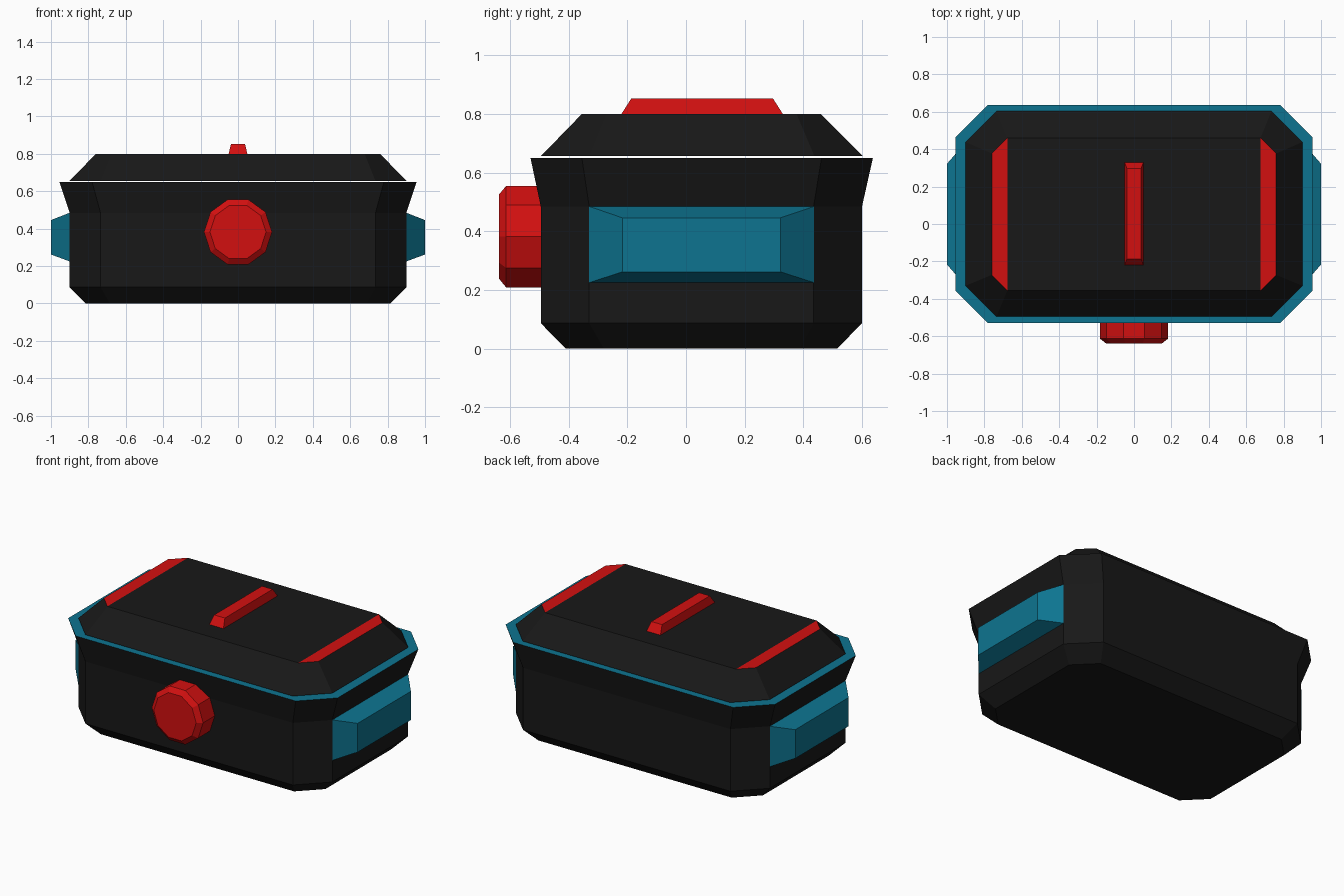
import bpy, bmesh, math

if "Cube" in bpy.data.objects:
    bpy.data.objects.remove(bpy.data.objects["Cube"])


def material(name, rgb):
    m = bpy.data.materials.new(name)
    m.diffuse_color = (*rgb, 1)
    m.use_nodes = True
    m.node_tree.nodes["Principled BSDF"].inputs["Base Color"].default_value = m.diffuse_color
    return m


BLACK = material("black", (0.009, 0.009, 0.009))
BLUE = material("blue", (0.004, 0.175, 0.28))
RED = material("red", (0.65, 0.005, 0.005))


def octagon(hx, y0, y1, c, z):
    """Rectangle with cut corners, counter-clockwise at height z."""
    return [(hx, y0 + c, z), (hx, y1 - c, z), (hx - c, y1, z), (c - hx, y1, z),
            (-hx, y1 - c, z), (-hx, y0 + c, z), (c - hx, y0, z), (hx - c, y0, z)]


def rect(x0, x1, y0, y1, z):
    return [(x1, y0, z), (x1, y1, z), (x0, y1, z), (x0, y0, z)]


def loft(name, rings, mats, caps=((None, 0), (None, 0))):
    """Skin stacked rings; each cap is (list of index groups or None, material)."""
    bm = bmesh.new()
    loops = [[bm.verts.new(p) for p in ring] for ring in rings]
    n = len(loops[0])
    for a, b in zip(loops, loops[1:]):
        for i in range(n):
            j = (i + 1) % n
            bm.faces.new((a[i], a[j], b[j], b[i]))
    for loop, (groups, mat) in zip((loops[0], loops[-1]), caps):
        if groups is None:
            bm.faces.new(loop).material_index = mat
        else:
            for g, gm in groups:
                bm.faces.new([loop[i] for i in g]).material_index = gm
    bmesh.ops.recalc_face_normals(bm, faces=bm.faces)
    me = bpy.data.meshes.new(name)
    bm.to_mesh(me)
    bm.free()
    for m in mats:
        me.materials.append(m)
    ob = bpy.data.objects.new(name, me)
    bpy.context.collection.objects.link(ob)
    return ob


# Case body with flared rim and blue top surface
loft("case_body", [
    octagon(0.815, -0.41, 0.515, 0.13, 0),
    octagon(0.90, -0.495, 0.60, 0.165, 0.087),
    octagon(0.90, -0.495, 0.60, 0.165, 0.485),
    octagon(0.955, -0.53, 0.637, 0.175, 0.65)],
    [BLACK, BLUE], ((None, 0), (None, 1)))

# Sloped lid, its flat top split into a black middle and two red end stripes
stripes = [((0, 1, 2, 7), 1), ((2, 3, 6, 7), 0), ((3, 4, 5, 6), 1)]
loft("lid", [
    octagon(0.90, -0.495, 0.603, 0.165, 0.656),
    octagon(0.76, -0.355, 0.46, 0.083, 0.80)],
    [BLACK, RED], ((None, 0), (stripes, 0)))

# Raised bar on the lid
loft("lid_bar", [
    rect(-0.05, 0.05, -0.22, 0.33, 0.80),
    rect(-0.038, 0.038, -0.187, 0.297, 0.852)], [RED])

# Tapered blue pads on both ends
for side, name in ((1, "right_pad"), (-1, "left_pad")):
    rings = [rect(0.225, 0.485, -0.33, 0.437, 0.90),
             rect(0.262, 0.446, -0.217, 0.322, 1.0)]
    loft(name, [[(side * z, y, x) for x, y, z in r] for r in rings], [BLUE])


# Ten-sided front knob with bevelled face
def decagon(r, y):
    return [(r * math.cos(i * math.pi / 5), y, 0.382 + r * math.sin(i * math.pi / 5))
            for i in range(10)]


loft("front_knob", [decagon(0.182, -0.49), decagon(0.182, -0.613),
                    decagon(0.15, -0.638)], [RED])
